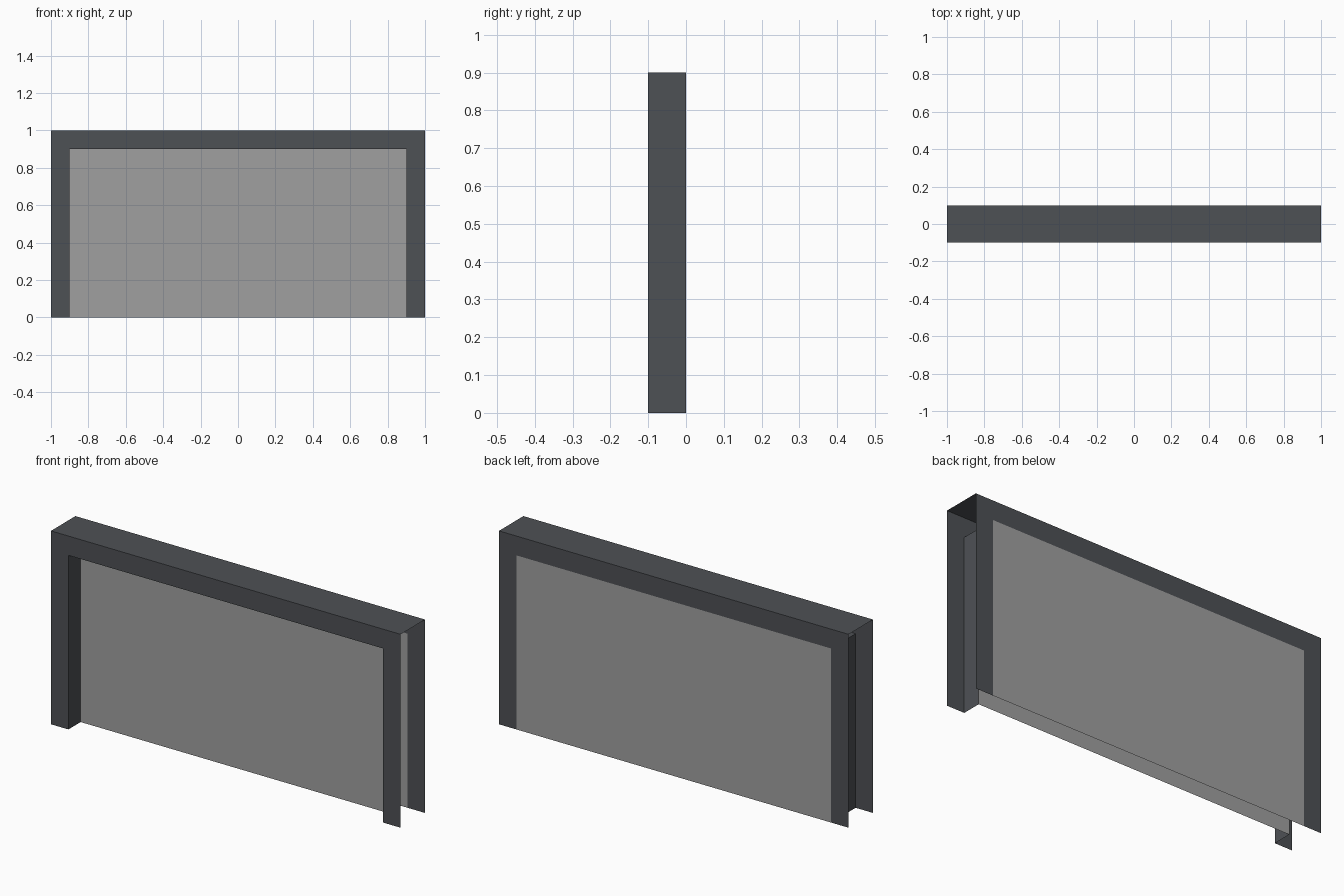
import bpy

if "Cube" in bpy.data.objects:
    bpy.data.objects.remove(bpy.data.objects["Cube"])


def material(name, colour):
    m = bpy.data.materials.new(name)
    m.diffuse_color = (*colour, 1.0)
    m.use_nodes = True
    m.node_tree.nodes["Principled BSDF"].inputs["Base Color"].default_value = m.diffuse_color
    return m


dark = material("dark frame", (0.076, 0.082, 0.091))
grey = material("grey panel", (0.352, 0.352, 0.352))

W, H, D = 1.0, 1.0, 0.1        # outer half width, height, half depth
w, h = 0.9, 0.9                # opening half width and height


def sheet(name, verts, faces, mat):
    me = bpy.data.meshes.new(name)
    me.from_pydata(verts, [], faces)
    me.materials.append(mat)
    ob = bpy.data.objects.new(name, me)
    bpy.context.collection.objects.link(ob)
    return ob


def arch(x, z, y):
    """Four points of an upside-down U at depth y."""
    return [(-x, y, 0), (-x, y, z), (x, y, z), (x, y, 0)]


def surround(name, y, front):
    """Flat U-shaped border around the opening."""
    faces = [(i, i + 1, i + 5, i + 4) for i in range(3)]
    if not front:
        faces = [f[::-1] for f in faces]
    sheet(name, arch(W, H, y) + arch(w, h, y), faces, dark)


# Front and back borders
surround("front_frame", -D, True)
surround("back_frame", D, False)

# Top cover joining both borders; the ends stay open
sheet("top_cover", [(-W, -D, H), (W, -D, H), (W, D, H), (-W, D, H)],
      [(0, 1, 2, 3)], dark)

# Sides and top of the front recess
sheet("recess_lining", arch(w, h, -D) + arch(w, h, 0),
      [(i, i + 1, i + 5, i + 4) for i in range(3)], dark)

# Recessed front panel and flush back panel
sheet("front_panel", arch(w, h, 0), [(3, 2, 1, 0)], grey)
sheet("back_panel", arch(w, h, D), [(0, 1, 2, 3)], grey)
